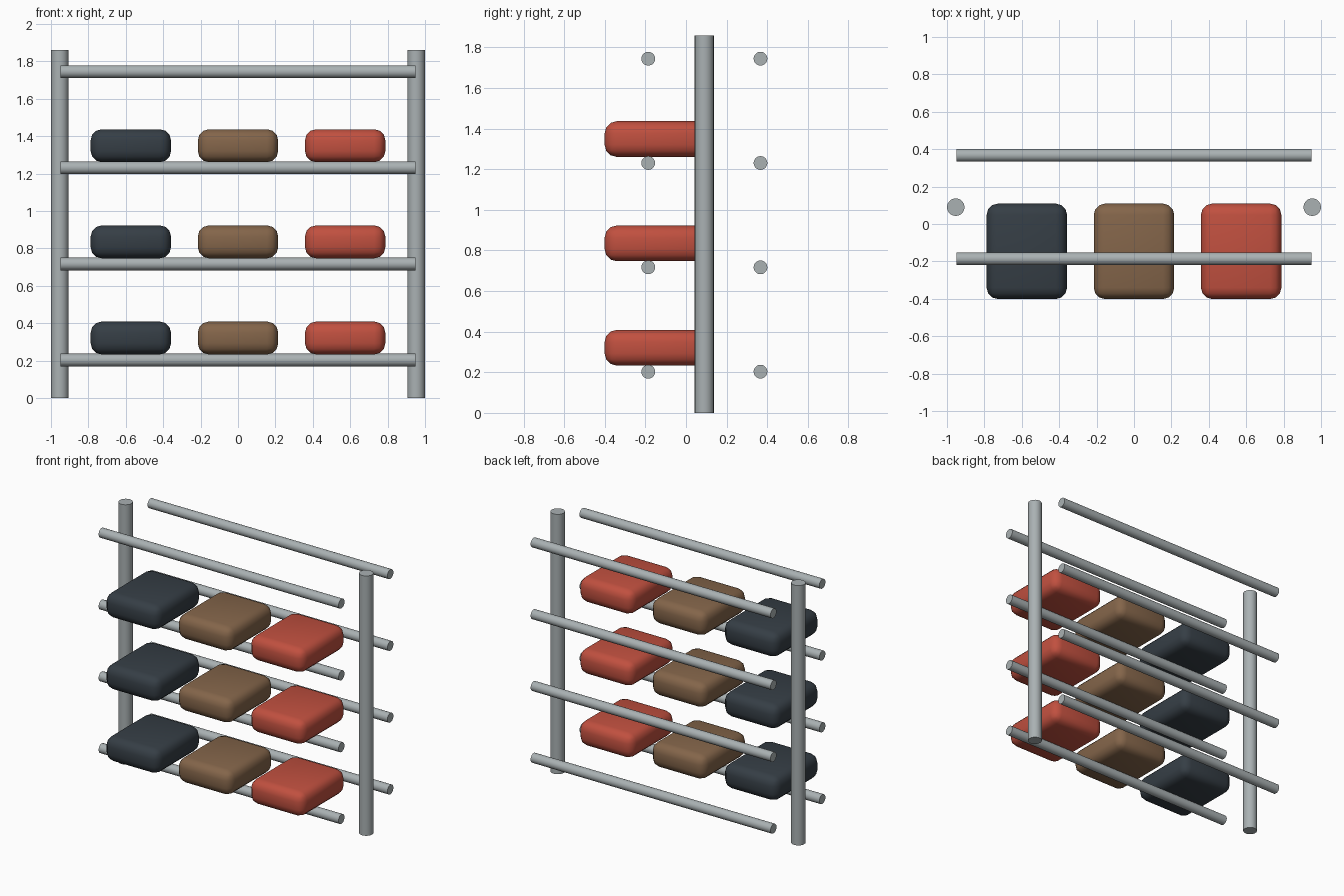
import bpy
from math import pi, radians

cube = bpy.data.objects.get("Cube")
if cube:
    bpy.data.objects.remove(cube, do_unlink=True)


def material(name, rgb):
    mat = bpy.data.materials.new(name)
    mat.use_nodes = True
    mat.diffuse_color = (*rgb, 1)
    mat.node_tree.nodes["Principled BSDF"].inputs["Base Color"].default_value = (*rgb, 1)
    return mat


steel = material("steel_grey", (0.40, 0.44, 0.45))
charcoal = material("charcoal", (0.036, 0.048, 0.06))
brown = material("brown", (0.23, 0.13, 0.068))
red = material("red", (0.53, 0.08, 0.05))


def finish(name, mat):
    obj = bpy.context.object
    obj.name = name
    obj.data.materials.append(mat)
    bpy.ops.object.shade_smooth_by_angle(angle=radians(40))
    return obj


def tube(name, radius, length, location, rotation=(0, 0, 0)):
    bpy.ops.mesh.primitive_cylinder_add(vertices=20, radius=radius, depth=length,
                                        location=location, rotation=rotation)
    return finish(name, steel)


def cushion(name, mat, size, location):
    bpy.ops.mesh.primitive_cube_add(size=1, location=location)
    obj = bpy.context.object
    obj.scale = size
    bpy.ops.object.transform_apply(location=False, rotation=False, scale=True)
    bevel = obj.modifiers.new("rounded_edges", "BEVEL")
    bevel.width = 0.06
    bevel.segments = 3
    bpy.ops.object.modifier_apply(modifier=bevel.name)
    finish(name, mat)


# Upright posts
for side, x in (("right", -0.953), ("left", 0.953)):
    tube(f"{side}_post", 0.047, 1.86, (x, 0.09, 0.93))

# Front and back rails on four levels, cushions on the lower three
for level in range(4):
    z = 0.203 + 0.514 * level
    for place, y in (("front", -0.186), ("back", 0.367)):
        tube(f"{place}_rail_{level + 1}", 0.034, 1.9, (0, y, z), (0, pi / 2, 0))
    if level < 3:
        for x, mat in ((-0.573, charcoal), (0, brown), (0.573, red)):
            cushion(f"{mat.name}_cushion_{level + 1}", mat,
                    (0.43, 0.51, 0.176), (x, -0.146, z + 0.118))
